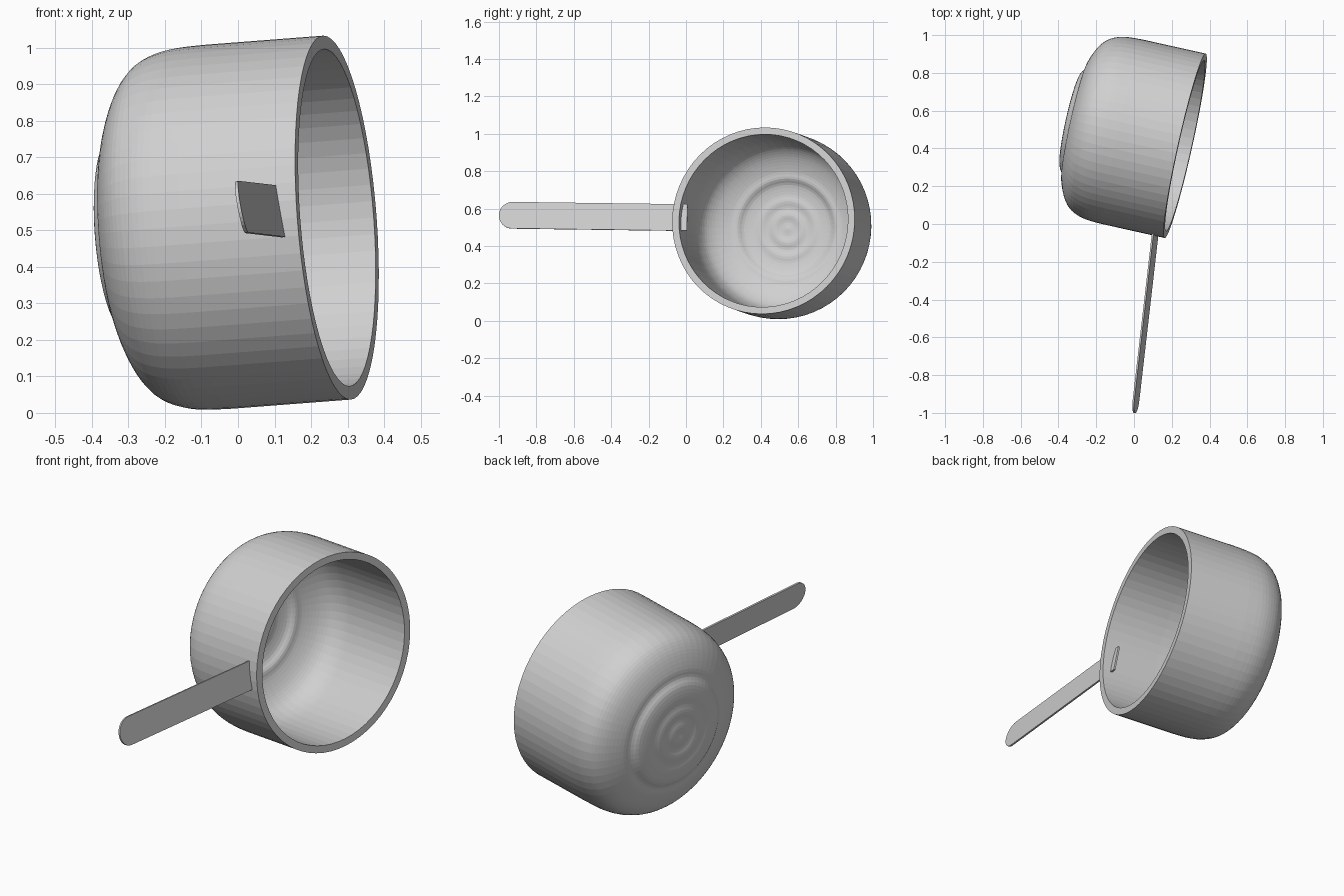
import bpy, bmesh, math
from mathutils import Vector, Matrix

if "Cube" in bpy.data.objects:
    bpy.data.objects.remove(bpy.data.objects["Cube"])


def flat_material(name, rgb):
    m = bpy.data.materials.new(name)
    m.diffuse_color = (*rgb, 1)
    m.use_nodes = True
    m.node_tree.nodes["Principled BSDF"].inputs["Base Color"].default_value = m.diffuse_color
    return m


steel = flat_material("light grey metal", (0.63, 0.63, 0.63))


def add_object(name, bm, matrix):
    bmesh.ops.recalc_face_normals(bm, faces=bm.faces)
    me = bpy.data.meshes.new(name)
    bm.to_mesh(me)
    bm.free()
    me.materials.append(steel)
    ob = bpy.data.objects.new(name, me)
    ob.matrix_world = matrix
    bpy.context.collection.objects.link(ob)
    return ob


def frame(x, y, z, origin):
    """Matrix whose columns are the local axes placed at origin."""
    m = Matrix((x, y, z)).transposed().to_4x4()
    m.translation = origin
    return m


def smooth_curve(pts, n):
    """Catmull-Rom interpolation with n steps per span."""
    out = []
    for i in range(len(pts) - 1):
        p0, p1, p2 = pts[max(i - 1, 0)], pts[i], pts[i + 1]
        p3 = pts[min(i + 2, len(pts) - 1)]
        for k in range(n):
            t = k / n
            out.append(tuple(
                0.5 * (2*b + (c - a)*t + (2*a - 5*b + 4*c - d)*t*t
                       + (3*b - a - 3*c + d)*t**3)
                for a, b, c, d in zip(p0, p1, p2, p3)))
    return out + [pts[-1]]


# Pot: lathed bowl, (radius, depth) with the rim at depth 0
base = [(0, -.637), (.04, -.640), (.08, -.634), (.12, -.639), (.16, -.632),
        (.20, -.634), (.255, -.624), (.29, -.604), (.33, -.597),
        (.385, -.576), (.43, -.550), (.465, -.515), (.487, -.465),
        (.497, -.41), (.50, -.33)]
outer = smooth_curve(base, 3) + [(.50, -.16), (.50, 0)]
inner = [(r * .926, d + (.037 if d < -.01 else 0)) for r, d in outer]
profile = outer + inner[::-1]
bm = bmesh.new()
vs = [bm.verts.new((r, 0, d)) for r, d in profile]
es = [bm.edges.new(p) for p in zip(vs, vs[1:])]
bmesh.ops.spin(bm, geom=vs + es, cent=(0, 0, 0), axis=(0, 0, 1),
               angle=2 * math.pi, steps=64)
bmesh.ops.remove_doubles(bm, verts=bm.verts, dist=1e-5)
axis = Vector((.9735, -.217, .075)).normalized()
side = Vector((0, 0, 1)).cross(axis).normalized()
add_object("pot", bm, frame(side, axis.cross(side), axis, (.271, .414, .535)))

# Handle: thin flat strip with a rounded tip, its root passing through the wall
tip, root = Vector((.003, -1, .565)), Vector((.119, .007, .5515))
along = (root - tip).normalized()
across = Vector((-.027, 0, .143))
across = (across - along * across.dot(along)).normalized()
length, half, thick = (root - tip).length, .072, .009
outline = [(half - half * math.sin(a), half * math.cos(a))
           for a in (math.pi * i / 16 for i in range(17))]
outline += [(length, -half), (length, half)]
bm = bmesh.new()
face = bm.faces.new([bm.verts.new((x, y, -thick / 2)) for x, y in outline])
ext = bmesh.ops.extrude_face_region(bm, geom=[face])
bmesh.ops.translate(bm, vec=(0, 0, thick),
                    verts=[v for v in ext["geom"]
                           if isinstance(v, bmesh.types.BMVert)])
add_object("handle", bm, frame(along, across, along.cross(across), tip))
